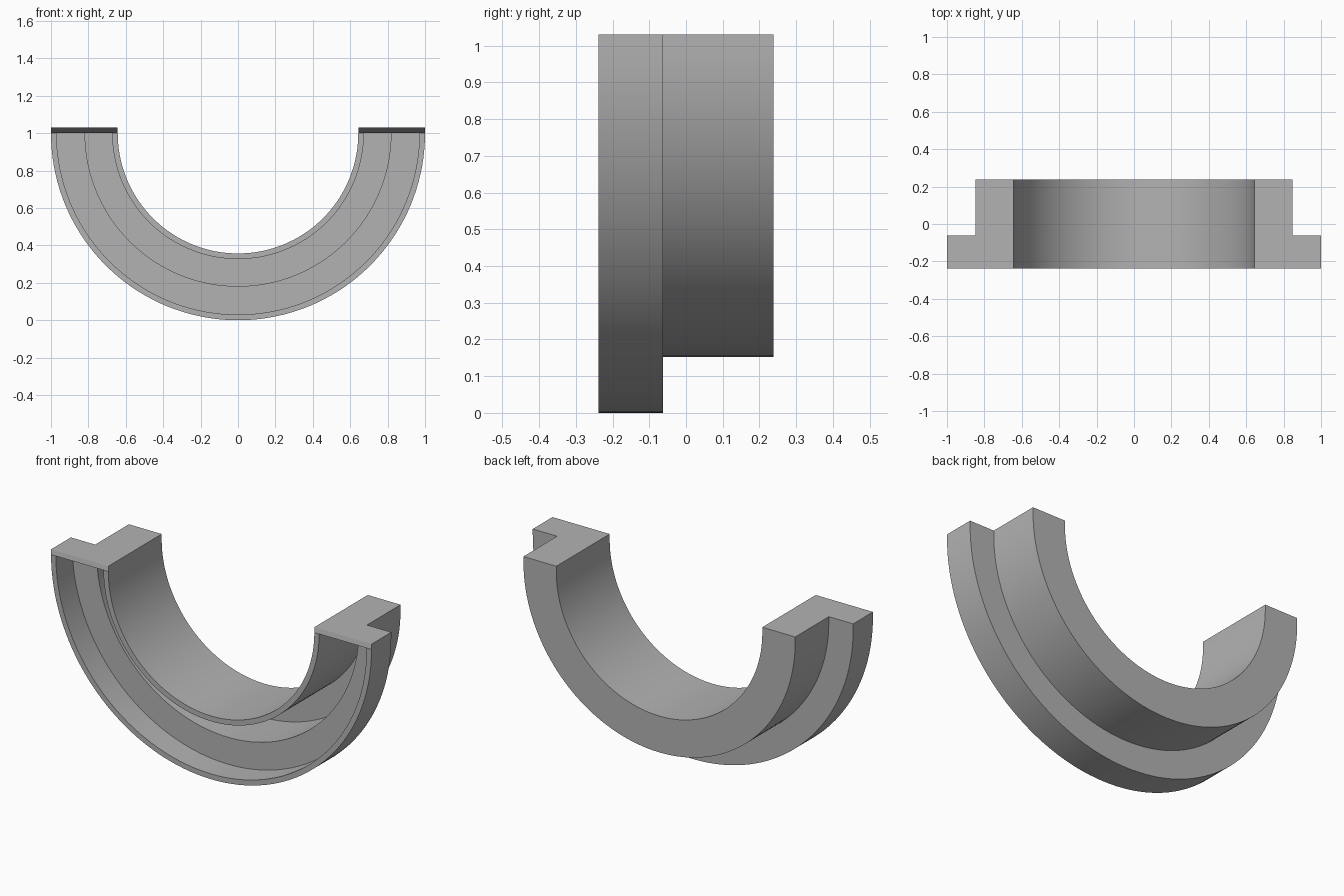
import bpy, bmesh
from math import pi, cos, sin, radians

cube = bpy.data.objects.get("Cube")
if cube:
    bpy.data.objects.remove(cube, do_unlink=True)

# Main dimensions
FRONT, STEP, BACK = -0.238, -0.062, 0.238
BORE, BODY, FLANGE = 0.643, 0.848, 1.0
WALL, CENTRE_Z, SEGMENTS = 0.03, 1.0, 72

# Stepped outer section, then the hollow that is open at the front (radius, y)
outer = [(BORE, FRONT), (BORE, BACK), (BODY, BACK),
         (BODY, STEP), (FLANGE, STEP), (FLANGE, FRONT)]
hollow = [(FLANGE - WALL, FRONT), (FLANGE - WALL, STEP - WALL),
          (BODY - WALL, STEP - WALL), (BODY - WALL, BACK - WALL),
          (BORE + WALL, BACK - WALL), (BORE + WALL, FRONT)]
section = outer + hollow
n, m = len(section), len(outer)

bm = bmesh.new()

# Sweep the thin-walled section through the lower half circle
rings = []
for i in range(SEGMENTS + 1):
    a = pi + pi * i / SEGMENTS
    rings.append([bm.verts.new((r * cos(a), y, CENTRE_Z + r * sin(a)))
                  for r, y in section])
for r0, r1 in zip(rings, rings[1:]):
    for j in range(n):
        k = (j + 1) % n
        bm.faces.new((r0[j], r0[k], r1[k], r1[j]))

# Close each end with a solid cap of wall thickness
for ring in (rings[0], rings[-1]):
    top = [bm.verts.new((v.co.x, v.co.y, CENTRE_Z + WALL)) for v in ring[:m]]
    bm.faces.new(top)
    bm.faces.new(ring[m:])
    for j in range(m - 1):
        bm.faces.new((ring[j], ring[j + 1], top[j + 1], top[j]))
    bm.faces.new([top[0], top[-1]] + ring[m - 1:] + [ring[0]])

bmesh.ops.recalc_face_normals(bm, faces=bm.faces)
mesh = bpy.data.meshes.new("half_ring_shell")
bm.to_mesh(mesh)
bm.free()
shell = bpy.data.objects.new("half_ring_shell", mesh)
bpy.context.collection.objects.link(shell)

# Plain grey material
grey = bpy.data.materials.new("plain grey")
grey.use_nodes = True
colour = (0.45, 0.45, 0.45, 1.0)
grey.diffuse_color = colour
grey.node_tree.nodes["Principled BSDF"].inputs["Base Color"].default_value = colour
mesh.materials.append(grey)

# Smooth curved walls, keep the corners sharp
bpy.ops.object.select_all(action='DESELECT')
shell.select_set(True)
bpy.context.view_layer.objects.active = shell
bpy.ops.object.shade_smooth_by_angle(angle=radians(30))
